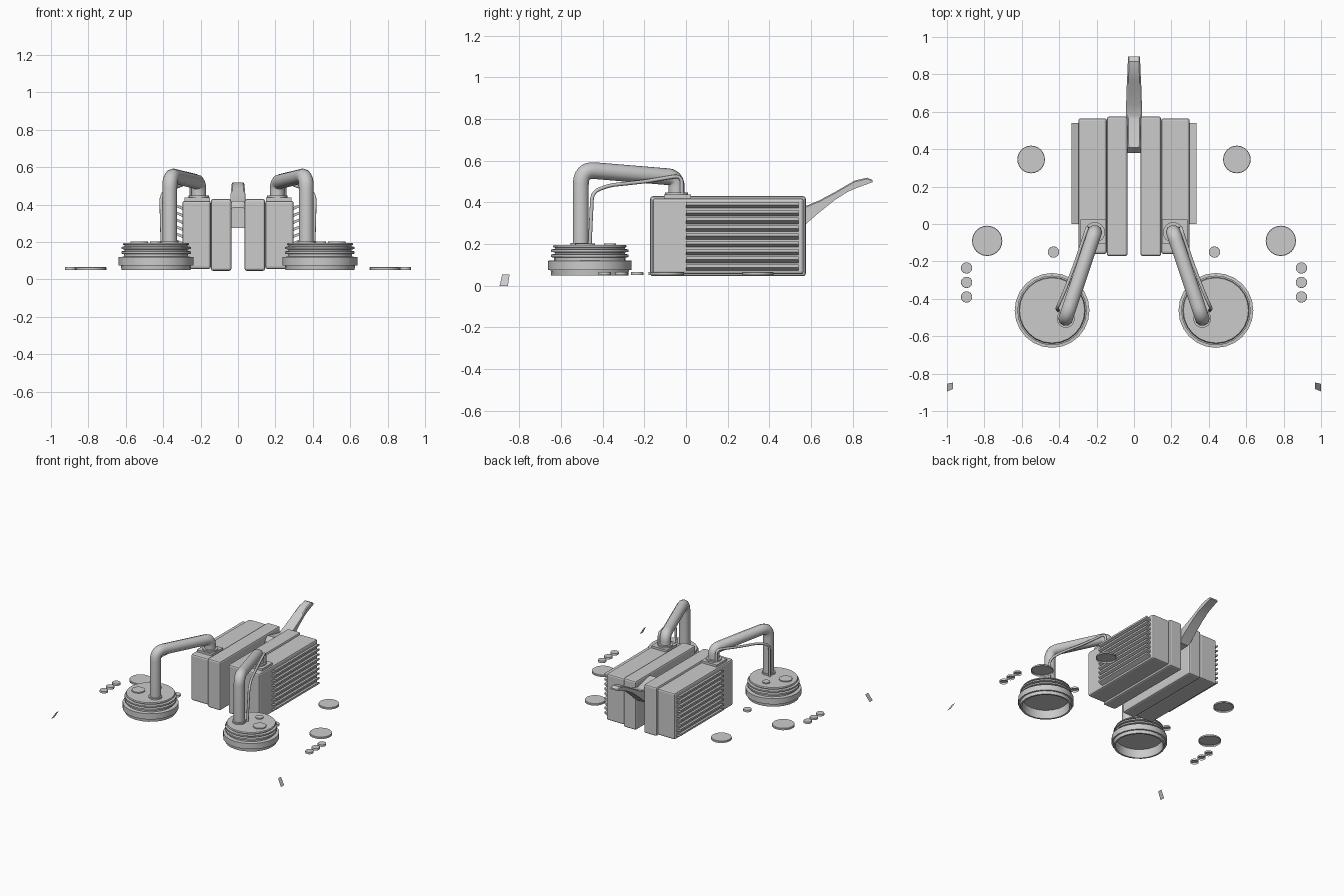
import bpy, bmesh, math
from mathutils import Vector

if "Cube" in bpy.data.objects:
    bpy.data.objects.remove(bpy.data.objects["Cube"])


def finish(name, bm, smooth=None):
    bmesh.ops.recalc_face_normals(bm, faces=bm.faces)
    me = bpy.data.meshes.new(name)
    bm.to_mesh(me)
    bm.free()
    ob = bpy.data.objects.new(name, me)
    bpy.context.collection.objects.link(ob)
    if smooth:
        bpy.ops.object.select_all(action='DESELECT')
        ob.select_set(True)
        bpy.context.view_layer.objects.active = ob
        bpy.ops.object.shade_smooth_by_angle(angle=math.radians(smooth))
    return ob


def extrude_profile(name, pts, axis_vec, bevel=0):
    """Fill a closed 3D outline and extrude it along a vector."""
    bm = bmesh.new()
    face = bm.faces.new([bm.verts.new(p) for p in pts])
    new = bmesh.ops.extrude_face_region(bm, geom=[face])['geom']
    bmesh.ops.translate(bm, vec=axis_vec,
                        verts=[v for v in new if isinstance(v, bmesh.types.BMVert)])
    faces_ok = finish(name, bm)
    if bevel:
        mod = faces_ok.modifiers.new("bevel", 'BEVEL')
        mod.width, mod.segments = bevel, 2
    return faces_ok


def box(name, x, y, z, bevel=0):
    pts = [(x[0], y[0], z[0]), (x[1], y[0], z[0]), (x[1], y[1], z[0]), (x[0], y[1], z[0])]
    return extrude_profile(name, pts, (0, 0, z[1] - z[0]), bevel)


def lathe(name, profile, cx, cy, n=24):
    """Spin an (r, z) profile about a vertical axis; r = 0 closes to a point."""
    bm = bmesh.new()
    rings = []
    for r, z in profile:
        if r == 0:
            rings.append([bm.verts.new((cx, cy, z))] * n)
        else:
            rings.append([bm.verts.new((cx + r * math.cos(2 * math.pi * i / n),
                                        cy + r * math.sin(2 * math.pi * i / n), z)) for i in range(n)])
    for a, b in zip(rings, rings[1:]):
        for i in range(n):
            j = (i + 1) % n
            bm.faces.new(list(dict.fromkeys([a[i], a[j], b[j], b[i]])))
    return finish(name, bm, 30)


def pipe(name, pts, radius, fillet):
    """Tube along a path whose corners are rounded."""
    pts = [Vector(p) for p in pts]
    path = [pts[0]]
    for a, b, c in zip(pts, pts[1:], pts[2:]):
        f = min(fillet, (a - b).length * .45, (c - b).length * .45)
        p, q = b + (a - b).normalized() * f, b + (c - b).normalized() * f
        for i in range(7):
            t = i / 6
            path.append(p * (1 - t) ** 2 + b * 2 * t * (1 - t) + q * t * t)
    path.append(pts[-1])
    cu = bpy.data.curves.new(name, 'CURVE')
    cu.dimensions = '3D'
    cu.bevel_depth, cu.bevel_resolution, cu.use_fill_caps = radius, 3, True
    sp = cu.splines.new('POLY')
    sp.points.add(len(path) - 1)
    for pt, co in zip(sp.points, path):
        pt.co = (*co, 1)
    tmp = bpy.data.objects.new(name + "_path", cu)
    bpy.context.collection.objects.link(tmp)
    dg = bpy.context.evaluated_depsgraph_get()
    bm = bmesh.new()
    me = bpy.data.meshes.new_from_object(tmp.evaluated_get(dg))
    bm.from_mesh(me)
    bpy.data.objects.remove(tmp)
    return finish(name, bm, 40)


def span(s, a, b):
    return tuple(sorted((s * a, s * b)))


# suction-cup style foot, hollow underneath, with ribbed neck
FOOT = [(0, .115), (.165, .115), (.172, .05), (.185, .05), (.188, .075), (.2, .075), (.2, .12),
        (.172, .122), (.172, .135), (.186, .138), (.186, .15), (.168, .153), (.168, .16),
        (.186, .163), (.186, .174), (.168, .177), (.168, .183), (.178, .186), (.174, .195), (0, .195)]

for s, side in ((1, "right"), (-1, "left")):
    # main housing
    box(f"inner_housing_{side}", span(s, .035, .145), (-.172, .575), (.046, .43), .012)
    box(f"outer_housing_{side}", span(s, .145, .298), (-.16, .565), (.056, .42), .012)

    # tilted cooling slats
    for i in range(9):
        z = .07 + i * .0375
        prof = [(s * .292, 0, z), (s * .333, 0, z + .018), (s * .333, 0, z + .032), (s * .292, 0, z + .016)]
        extrude_profile(f"slat_{side}_{i}", prof, (0, .54, 0))

    # arm, its mounting plate and cable
    box(f"arm_plate_{side}", span(s, .15, .285), (-.105, .025), (.41, .437))
    lathe(f"arm_collar_{side}", [(.055, .43), (.055, .448), (0, .448)], s * .21, -.045, 16)
    pipe(f"arm_{side}", [(s * .365, -.505, .18), (s * .365, -.505, .558),
                         (s * .21, -.045, .52), (s * .21, -.045, .42)], .04, .07)
    pipe(f"cable_{side}", [(s * .25, -.02, .42), (s * .25, -.02, .53), (s * .31, -.2, .5),
                           (s * .375, -.37, .482), (s * .412, -.45, .45), (s * .405, -.462, .19)], .009, .04)

    # foot and the caps on top of it
    lathe(f"foot_{side}", FOOT, s * .438, -.462)
    for name, x, y, r, h in (("large_cap", .528, -.485, .048, .203),
                             ("small_cap", .443, -.365, .028, .203),
                             ("arm_socket", .365, -.507, .048, .206)):
        lathe(f"{name}_{side}", [(r, .19), (r, h), (0, h)], s * x, y, 16)

    # loose discs, open below
    for i, (x, y, r) in enumerate(((.55, .345, .074), (.785, -.09, .081), (.43, -.15, .03),
                                   (.895, -.235, .03), (.895, -.312, .03), (.895, -.39, .03))):
        lathe(f"disc_{side}_{i}", [(r, .051), (r, .063), (r * .97, .066), (0, .066)], s * x, y)

    # small leaning flap
    bm = bmesh.new()
    bm.faces.new([bm.verts.new((s * x, y, z)) for x, y, z in
                  ((1, -.895, 0), (1, -.855, 0), (.967, -.847, .055), (.967, -.882, .055))])
    finish(f"flap_{side}", bm)

# curved rear handle: (y, half width, bottom z, top z) sections
bm = bmesh.new()
prev = None
for y, w, lo, hi in ((.38, .034, .275, .385), (.41, .035, .275, .42), (.56, .036, .28, .385),
                     (.58, .044, .3, .385), (.64, .042, .352, .41), (.715, .04, .412, .45),
                     (.775, .037, .45, .485), (.81, .035, .466, .505), (.87, .033, .488, .519),
                     (.895, .032, .497, .508)):
    ring = [bm.verts.new(p) for p in ((-w, y, lo), (w, y, lo), (w, y, hi - .006), (w * .8, y, hi),
                                      (-w * .8, y, hi), (-w, y, hi - .006))]
    if prev:
        for i in range(6):
            bm.faces.new([prev[i], prev[i - 1], ring[i - 1], ring[i]])
    else:
        bm.faces.new(ring)
    prev = ring
bm.faces.new(prev)
finish("rear_handle", bm, 30)
